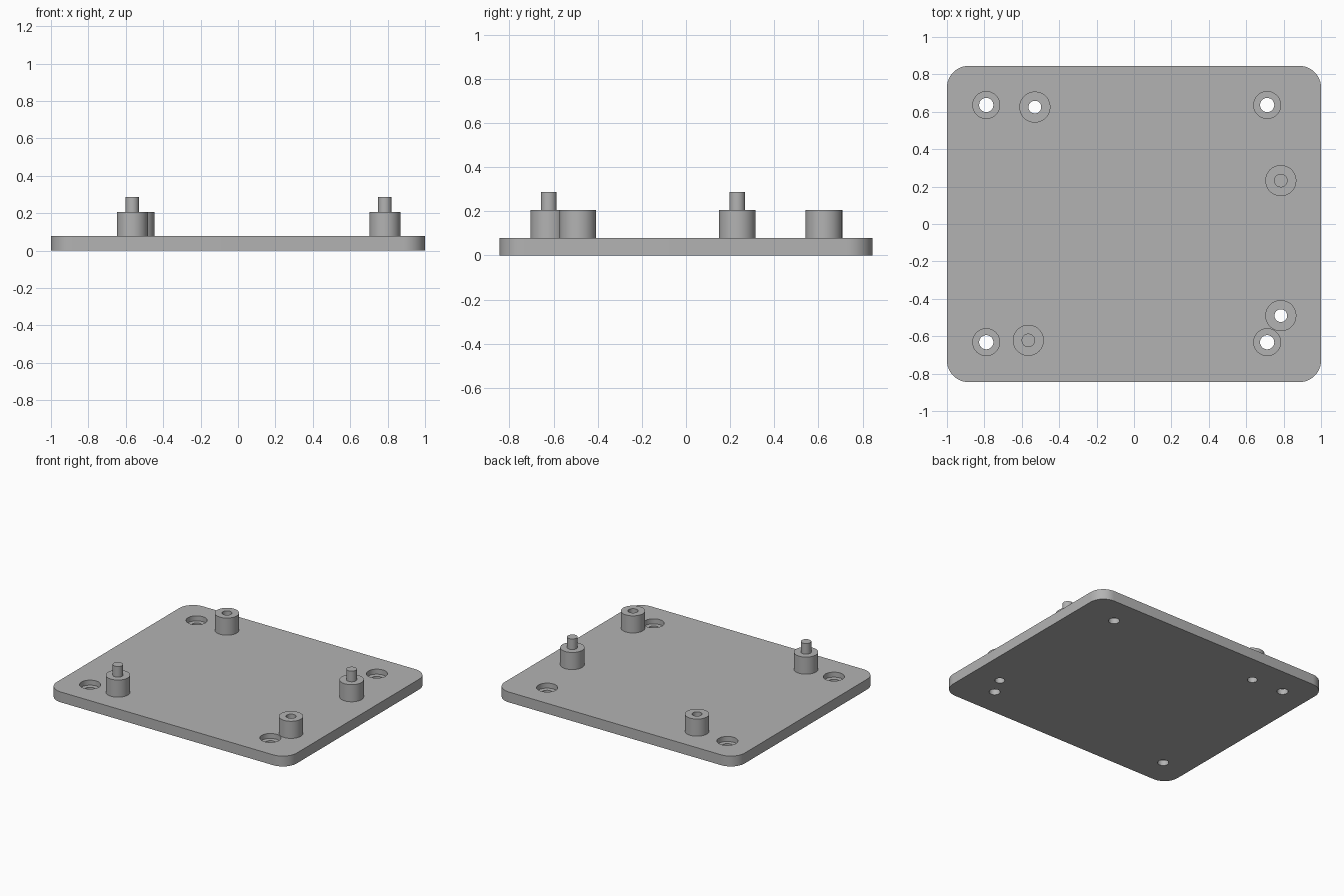
import bpy, bmesh, math

if "Cube" in bpy.data.objects:
    bpy.data.objects.remove(bpy.data.objects["Cube"])

grey = bpy.data.materials.new("grey plastic")
grey.diffuse_color = (0.45, 0.45, 0.45, 1)
grey.use_nodes = True
grey.node_tree.nodes["Principled BSDF"].inputs["Base Color"].default_value = grey.diffuse_color

HALF_X, HALF_Y, CORNER = 1.0, 0.845, 0.115
PLATE_TOP, BOSS_TOP, PIN_TOP = 0.078, 0.207, 0.287
SEAT = 0.04                                   # floor of the counterbores
SCREW_HOLES = [(x, y) for x in (-0.79, 0.712) for y in (-0.632, 0.636)]
PIN_POSTS = {"front_left": (-0.565, -0.622), "back_right": (0.785, 0.232)}
HOLE_POSTS = {"back_left": (-0.53, 0.625), "front_right": (0.785, -0.49)}


def make_object(name, bm):
    bmesh.ops.recalc_face_normals(bm, faces=bm.faces)
    mesh = bpy.data.meshes.new(name)
    bm.to_mesh(mesh)
    bm.free()
    mesh.materials.append(grey)
    ob = bpy.data.objects.new(name, mesh)
    bpy.context.collection.objects.link(ob)
    return ob


def lathe(name, profile, x, y, steps=48):
    """Revolve a profile of (radius, z) points that starts and ends on the axis or closes itself."""
    bm = bmesh.new()
    vs = [bm.verts.new((x + r, y, z)) for r, z in profile]
    edges = [bm.edges.new((a, b)) for a, b in zip(vs, vs[1:])]
    if profile[0][0] > 0:
        edges.append(bm.edges.new((vs[-1], vs[0])))
    bmesh.ops.spin(bm, geom=vs + edges, cent=(x, y, 0), axis=(0, 0, 1),
                   angle=math.tau, steps=steps, use_duplicate=False)
    bmesh.ops.remove_doubles(bm, verts=bm.verts, dist=1e-5)
    return make_object(name, bm)


def smooth(ob):
    bpy.ops.object.select_all(action='DESELECT')
    ob.select_set(True)
    bpy.context.view_layer.objects.active = ob
    bpy.ops.object.shade_smooth_by_angle(angle=math.radians(30))


# Rounded base plate
bm = bmesh.new()
outline = []
for i, (sx, sy) in enumerate(((1, 1), (-1, 1), (-1, -1), (1, -1))):
    for k in range(13):
        a = math.pi / 2 * (i + k / 12)
        outline.append(bm.verts.new((sx * (HALF_X - CORNER) + CORNER * math.cos(a),
                                     sy * (HALF_Y - CORNER) + CORNER * math.sin(a), 0)))
face = bm.faces.new(outline)
top = bmesh.ops.extrude_face_region(bm, geom=[face])["geom"]
bmesh.ops.translate(bm, vec=(0, 0, PLATE_TOP),
                    verts=[v for v in top if isinstance(v, bmesh.types.BMVert)])
plate = make_object("base_plate", bm)

# Cutters: stepped screw holes and straight holes below the hollow posts
cutters = [lathe("screw_hole_cutter",
                 [(0, -0.1), (0.038, -0.1), (0.038, SEAT), (0.072, SEAT), (0.072, 0.2), (0, 0.2)],
                 x, y) for x, y in SCREW_HOLES]
cutters += [lathe("post_hole_cutter", [(0, -0.1), (0.034, -0.1), (0.034, 0.2), (0, 0.2)], x, y)
            for x, y in HOLE_POSTS.values()]
for c in cutters:
    c.hide_render = True
    mod = plate.modifiers.new("hole", 'BOOLEAN')
    mod.operation, mod.solver, mod.object = 'DIFFERENCE', 'EXACT', c
bpy.context.view_layer.objects.active = plate
for mod in list(plate.modifiers):
    bpy.ops.object.modifier_apply(modifier=mod.name)
for c in cutters:
    bpy.data.objects.remove(c)
smooth(plate)

# Posts with a locating pin
for side, (x, y) in PIN_POSTS.items():
    smooth(lathe("pin_post_" + side,
                 [(0, PLATE_TOP), (0.083, PLATE_TOP), (0.083, BOSS_TOP), (0.036, BOSS_TOP),
                  (0.036, PIN_TOP), (0, PIN_TOP)], x, y))

# Hollow posts
for side, (x, y) in HOLE_POSTS.items():
    smooth(lathe("hollow_post_" + side,
                 [(0.034, PLATE_TOP), (0.083, PLATE_TOP), (0.083, BOSS_TOP), (0.034, BOSS_TOP)], x, y))
